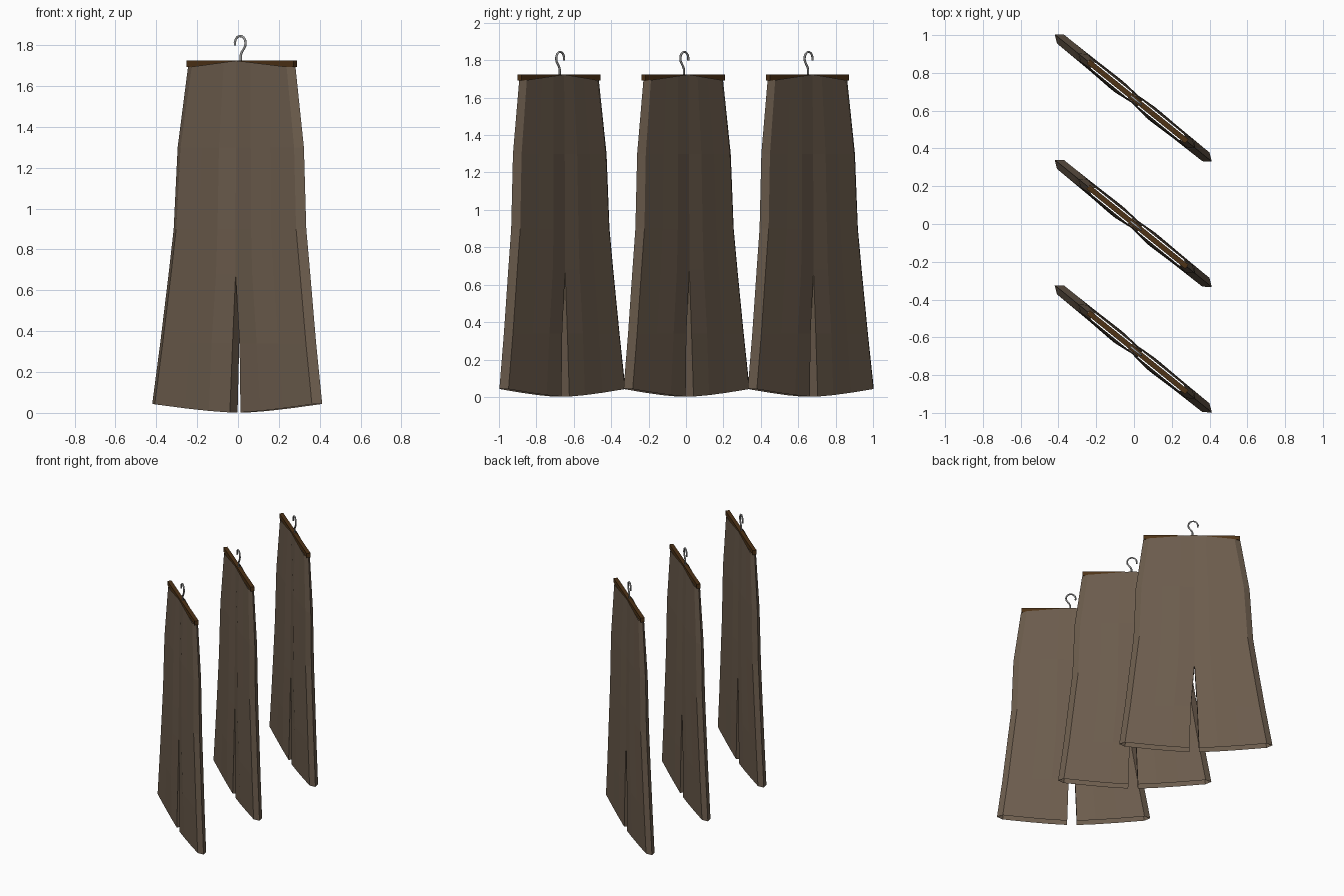
import bpy, bmesh, math
from mathutils import Matrix

if "Cube" in bpy.data.objects:
    bpy.data.objects.remove(bpy.data.objects["Cube"])

ANGLE = math.radians(-39)
SPACING = 0.664


def material(name, rgb):
    m = bpy.data.materials.new(name)
    m.diffuse_color = (*rgb, 1)
    m.use_nodes = True
    m.node_tree.nodes["Principled BSDF"].inputs["Base Color"].default_value = m.diffuse_color
    return m


CLOTH = material("brown cloth", (0.15, 0.108, 0.074))
WOOD = material("dark brown bar", (0.075, 0.032, 0.008))
METAL = material("grey metal", (0.33, 0.33, 0.33))

# rows: height, left outer edge, right outer edge, left inner, right inner, half thickness
ROWS = [
    (1.710, -0.315, 0.362, 0.005, 0.005, 0.020),
    (1.300, -0.380, 0.415, 0.005, 0.005, 0.027),
    (0.900, -0.405, 0.430, 0.005, 0.005, 0.030),
    (0.680, -0.437, 0.455, 0.005, 0.005, 0.030),
    (0.340, -0.490, 0.492, -0.014, 0.030, 0.030),
    (0.000, -0.540, 0.530, -0.027, 0.040, 0.030),
]
COLUMNS = [0, 0.28, 0.6, 1]
FOLDS = [-0.005, 0.008, 0.003, 0]          # soft fold relief per column
CROTCH = 3


def trousers_mesh():
    bm = bmesh.new()
    for side in (-1, 1):
        rings = []
        for i, (z, lo, ro, li, ri, half) in enumerate(ROWS):
            outer, inner = (lo, li) if side < 0 else (ro, ri)
            edge = outer - side * 0.04     # where the side bevel starts
            fold = 0 if i in (0, 5) else 1

            def point(f, n):
                h = z
                if i == 0:                 # waist rises in the middle
                    h = 1.724 - 0.03 * f
                elif i == 5:               # hem rises outwards
                    h = 0.002 + 0.04 * f ** 1.3
                u = inner + (edge - inner) * min(f, 1) if f <= 1 else outer
                return bm.verts.new((u, n, h))

            front = [point(f, -half - fold * o) for f, o in zip(COLUMNS, FOLDS)]
            tip = [point(1.05, 0)]
            back = [point(f, half + fold * o * 0.6) for f, o in zip(COLUMNS, FOLDS)]
            rings.append(front + tip + back[::-1])
        for i in range(len(rings) - 1):
            a, b = rings[i], rings[i + 1]
            n = len(a)
            # the inner leg wall only exists below the crotch
            for k in range(n if i >= CROTCH else n - 1):
                j = (k + 1) % n
                bm.faces.new((a[k], b[k], b[j], a[j]))
    bmesh.ops.remove_doubles(bm, verts=bm.verts, dist=0.0005)
    bmesh.ops.recalc_face_normals(bm, faces=bm.faces)
    me = bpy.data.meshes.new("trousers")
    bm.to_mesh(me)
    bm.free()
    me.materials.append(CLOTH)
    return me


def bar_mesh():
    bm = bmesh.new()
    bmesh.ops.create_cube(bm, size=1, matrix=Matrix.Translation((0.024, 0, 1.708))
                          @ Matrix.Diagonal((0.672, 0.028, 0.032, 1)))
    me = bpy.data.meshes.new("hanger_bar")
    bm.to_mesh(me)
    bm.free()
    me.materials.append(WOOD)
    return me


def hook_curve():
    # stem, then a loop swept round from lower right over the top to the left
    pts = [(0.018, 1.715), (0.018, 1.752), (0.024, 1.766)]
    for k in range(11):
        t = math.radians(-48 + k * 24.5)
        pts.append((0.014 + 0.034 * math.cos(t), 1.809 + 0.036 * math.sin(t)))
    cu = bpy.data.curves.new("hanger_hook", 'CURVE')
    cu.dimensions = '3D'
    cu.bevel_depth = 0.006
    cu.bevel_resolution = 1
    cu.use_fill_caps = True
    sp = cu.splines.new('POLY')
    sp.points.add(len(pts) - 1)
    for p, (u, z) in zip(sp.points, pts):
        p.co = (u, 0, z, 1)
    cu.materials.append(METAL)
    return cu


# three identical sets hung one behind the other
parts = [trousers_mesh(), bar_mesh(), hook_curve()]
for i in (-1, 0, 1):
    for data in parts:
        ob = bpy.data.objects.new(data.name, data)
        ob.location = (0, i * SPACING, 0)
        ob.rotation_euler = (0, 0, ANGLE)
        bpy.context.collection.objects.link(ob)
